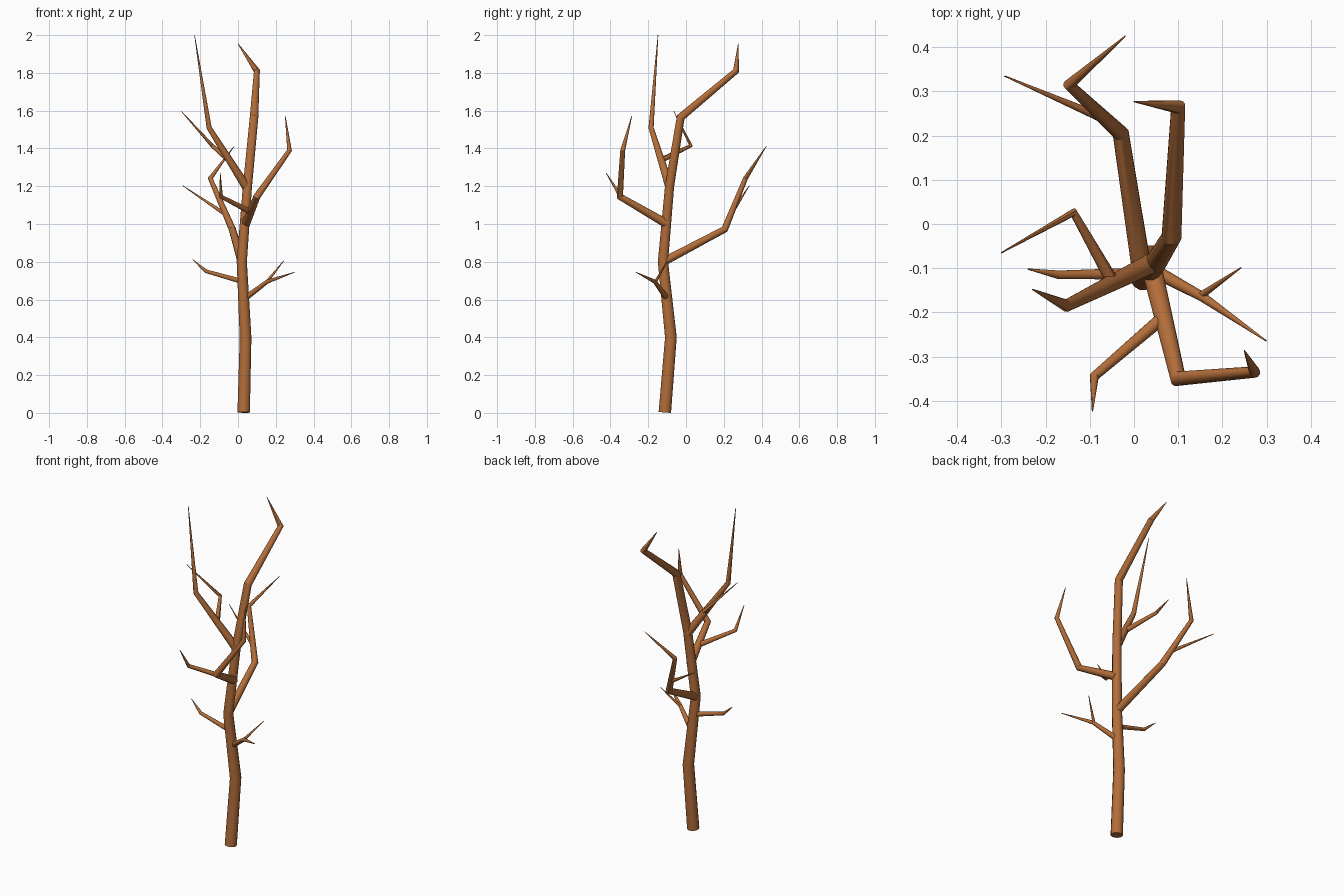
import bpy, bmesh, math
from mathutils import Vector

if "Cube" in bpy.data.objects:
    bpy.data.objects.remove(bpy.data.objects["Cube"])

SIDES = 12

bark = bpy.data.materials.new("brown bark")
bark.diffuse_color = (0.45, 0.155, 0.042, 1)
bark.use_nodes = True
bark.node_tree.nodes["Principled BSDF"].inputs["Base Color"].default_value = bark.diffuse_color


def limb(name, points):
    """Tapered tube through (x, y, z, radius) points, rings on the bend bisectors."""
    pos = [Vector(p[:3]) for p in points]
    dirs = [(b - a).normalized() for a, b in zip(pos, pos[1:])]
    bm = bmesh.new()
    rings = []
    side = None
    for i, p in enumerate(points):
        before, after = dirs[max(i - 1, 0)], dirs[min(i, len(dirs) - 1)]
        t = (before + after).normalized()
        if side is None:
            side = t.orthogonal()
        # carry the frame along so that the tube does not twist
        side = (side - t * side.dot(t)).normalized()
        up = t.cross(side)
        ring = []
        for k in range(SIDES):
            a = 2 * math.pi * k / SIDES
            ring.append(bm.verts.new(pos[i] + p[3] * (math.cos(a) * side + math.sin(a) * up)))
        rings.append(ring)
    for lo, hi in zip(rings, rings[1:]):
        for k in range(SIDES):
            n = (k + 1) % SIDES
            bm.faces.new((lo[k], lo[n], hi[n], hi[k]))
    bm.faces.new(rings[0][::-1])
    bm.faces.new(rings[-1])
    mesh = bpy.data.meshes.new(name)
    bm.to_mesh(mesh)
    bm.free()
    mesh.materials.append(bark)
    obj = bpy.data.objects.new(name, mesh)
    bpy.context.collection.objects.link(obj)
    bpy.context.view_layer.objects.active = obj
    obj.select_set(True)
    bpy.ops.object.shade_smooth_by_angle(angle=math.radians(32))
    obj.select_set(False)


TIP = 0.0015

# trunk, bending back near the top
limb("trunk", [(0.03, -0.112, 0.003, 0.034), (0.04, -0.08, 0.40, 0.032),
               (0.02, -0.122, 0.80, 0.028), (0.05, -0.087, 1.20, 0.025),
               (0.085, -0.028, 1.565, 0.023), (0.10, 0.265, 1.81, 0.017),
               (0.0, 0.277, 1.955, TIP)])

# back branch and its twig
limb("back_branch", [(0.02, -0.12, 0.80, 0.023), (-0.03, 0.205, 0.972, 0.019),
                     (-0.147, 0.315, 1.242, 0.013), (-0.02, 0.425, 1.412, TIP)])
limb("back_twig", [(-0.065, 0.237, 1.05, 0.011), (-0.293, 0.335, 1.203, TIP)])

# front branch, turning right, and its twig
limb("front_branch", [(0.04, -0.10, 1.0, 0.024), (0.10, -0.35, 1.145, 0.019),
                      (0.273, -0.335, 1.39, 0.013), (0.25, -0.287, 1.572, TIP)])
limb("front_twig", [(0.062, -0.215, 1.067, 0.015), (-0.09, -0.345, 1.145, 0.011),
                    (-0.094, -0.423, 1.27, TIP)])

# left branch, tall, and its twig
limb("left_branch", [(0.048, -0.085, 1.19, 0.024), (-0.153, -0.185, 1.51, 0.014),
                     (-0.23, -0.148, 2.0, TIP)])
limb("left_twig", [(-0.05, -0.128, 1.34, 0.015), (-0.137, 0.026, 1.415, 0.01),
                   (-0.30, -0.065, 1.597, TIP)])

# low twigs on both sides of the trunk
limb("low_left_twig", [(0.025, -0.112, 0.695, 0.014), (-0.17, -0.115, 0.75, 0.01),
                       (-0.24, -0.102, 0.812, TIP)])
limb("low_right_twig", [(0.035, -0.10, 0.605, 0.016), (0.155, -0.165, 0.695, 0.011),
                        (0.30, -0.265, 0.745, TIP)])
limb("low_right_offshoot", [(0.15, -0.163, 0.69, 0.009), (0.242, -0.099, 0.805, TIP)])
